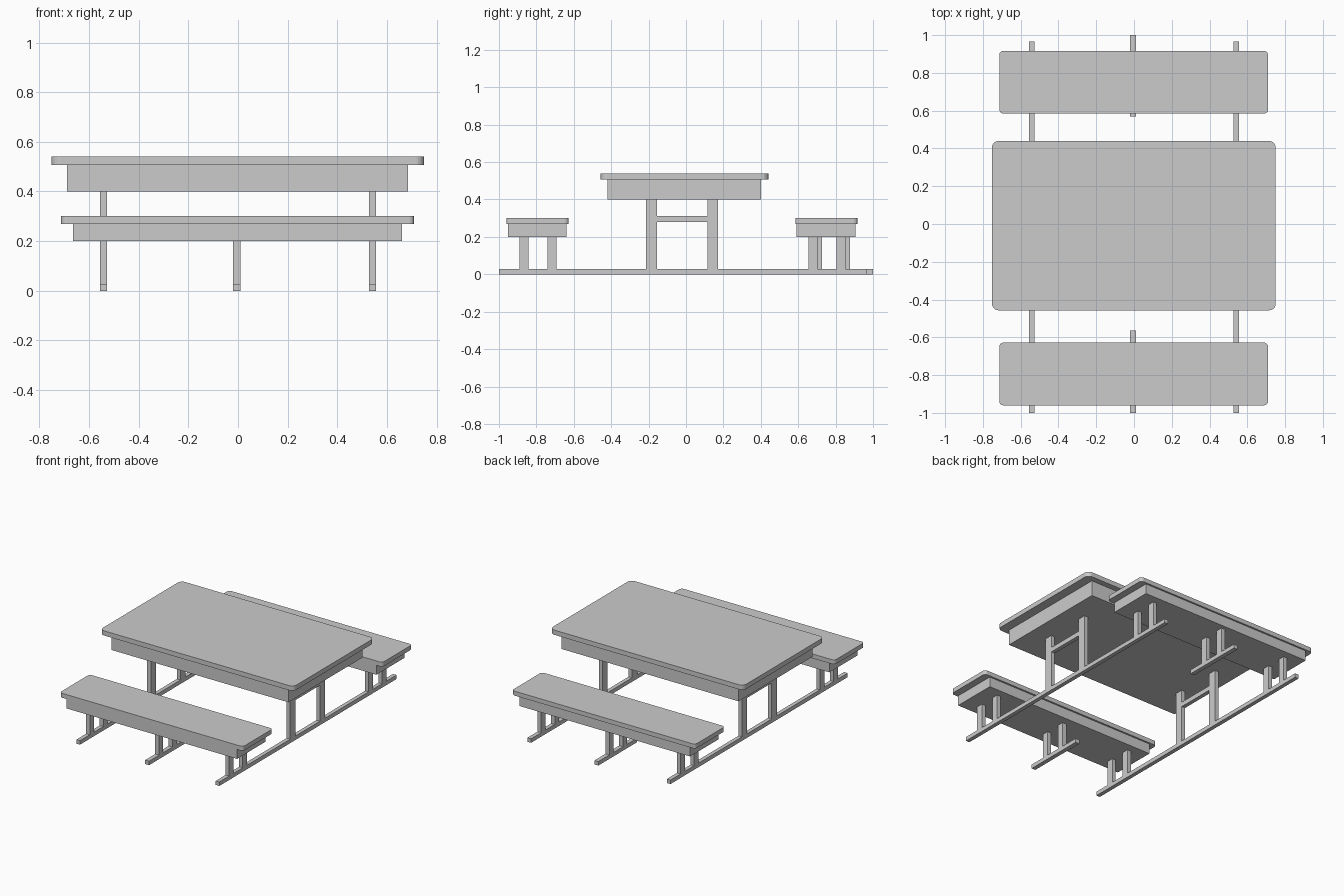
import bpy, bmesh, math

if "Cube" in bpy.data.objects:
    bpy.data.objects.remove(bpy.data.objects["Cube"])


def finish(name, bm):
    bmesh.ops.recalc_face_normals(bm, faces=bm.faces)
    me = bpy.data.meshes.new(name)
    bm.to_mesh(me)
    bm.free()
    ob = bpy.data.objects.new(name, me)
    bpy.context.collection.objects.link(ob)
    return ob


def box(name, x, y, z):
    """Box given by (min, max) ranges on each axis."""
    bm = bmesh.new()
    bmesh.ops.create_cube(bm, size=1)
    for v in bm.verts:
        for i, (lo, hi) in enumerate((x, y, z)):
            v.co[i] = hi if v.co[i] > 0 else lo
    return finish(name, bm)


def slab(name, x, y, z, r, seg=5):
    """Flat board with rounded corners in plan."""
    bm = bmesh.new()
    corners = [(x[1] - r, y[1] - r), (x[0] + r, y[1] - r),
               (x[0] + r, y[0] + r), (x[1] - r, y[0] + r)]
    ring = []
    for q, (cx, cy) in enumerate(corners):
        for i in range(seg + 1):
            a = math.pi / 2 * (q + i / seg)
            ring.append(bm.verts.new((cx + r * math.cos(a), cy + r * math.sin(a), z[0])))
    face = bm.faces.new(ring)
    ext = bmesh.ops.extrude_face_region(bm, geom=[face], use_keep_orig=True)
    for v in ext["geom"]:
        if isinstance(v, bmesh.types.BMVert):
            v.co.z = z[1]
    return finish(name, bm)


RAIL = 0.028
SIDES = {"left": (-0.555, -0.527), "right": (0.527, 0.555)}
MID = (-0.02, 0.01)

# Table top and apron
slab("table_top", (-0.752, 0.75), (-0.457, 0.44), (0.507, 0.54), 0.035)
box("table_apron", (-0.688, 0.685), (-0.42, 0.40), (0.40, 0.507))

# Bench seats and aprons
for n, y, ya in (("front", (-0.96, -0.628), (-0.953, -0.64)),
                 ("back", (0.585, 0.917), (0.592, 0.905))):
    slab(n + "_bench_seat", (-0.713, 0.71), y, (0.27, 0.301), 0.022)
    box(n + "_bench_apron", (-0.665, 0.66), ya, (0.20, 0.27))

# Long floor rails, table legs and crossbars
for s, x in SIDES.items():
    box(s + "_floor_rail", x, (-1.0, 0.965), (0, RAIL))
    box(s + "_front_table_leg", x, (-0.214, -0.156), (RAIL, 0.40))
    box(s + "_back_table_leg", x, (0.115, 0.172), (RAIL, 0.40))
    box(s + "_crossbar", x, (-0.156, 0.115), (0.28, 0.312))

# Short middle rails
box("front_middle_rail", MID, (-1.0, -0.565), (0, RAIL))
box("back_middle_rail", MID, (0.57, 1.0), (0, RAIL))

# Bench legs, in pairs
for s, x in {**SIDES, "middle": MID}.items():
    back = 0.68 if s == "middle" else 0.655
    for n, y0 in (("front", -0.89), ("back", back)):
        for k in range(2):
            y = y0 + 0.15 * k
            box(f"{n}_bench_{s}_leg_{k + 1}", x, (y, y + 0.047), (RAIL, 0.20))
